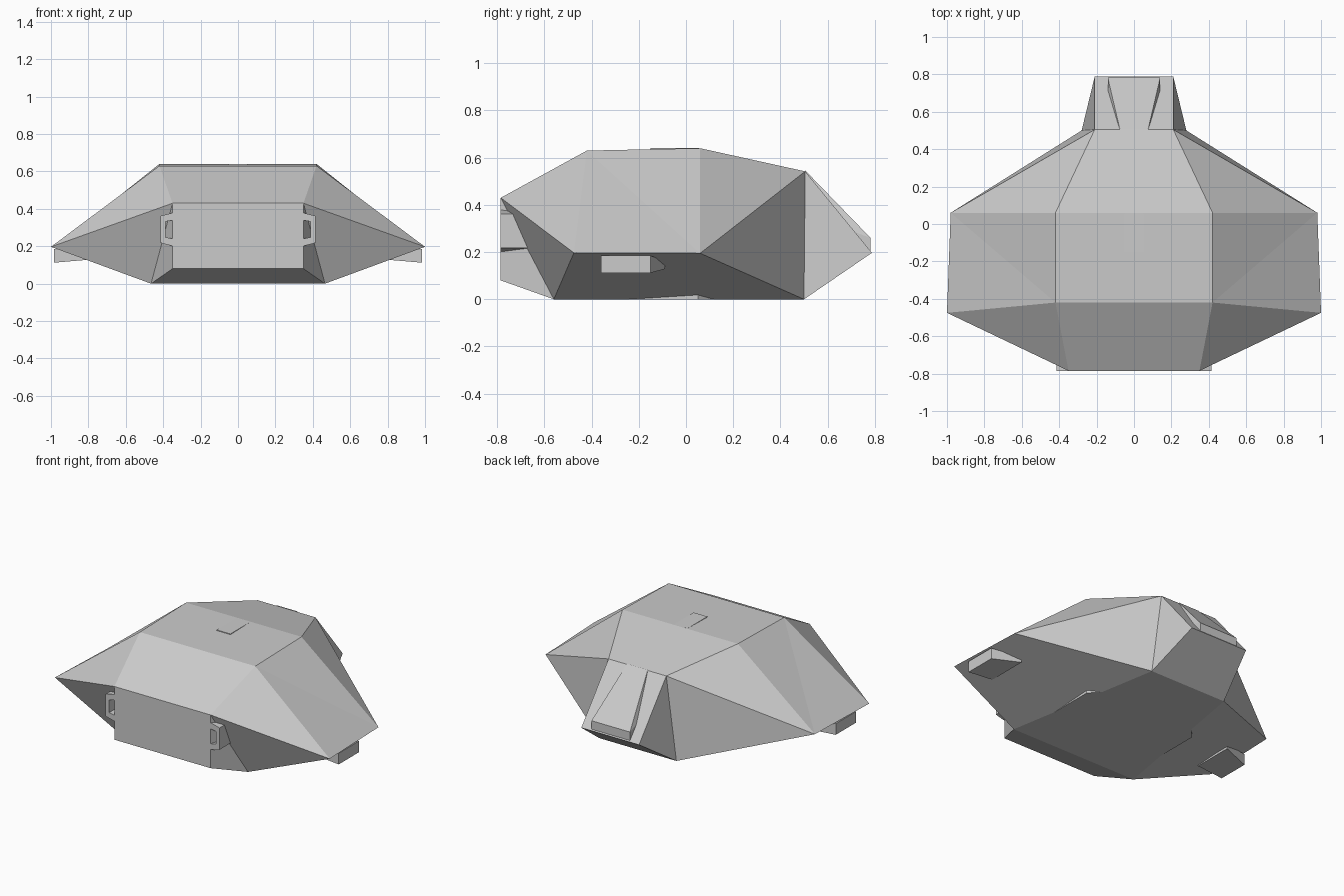
import bpy, bmesh

if "Cube" in bpy.data.objects:
    bpy.data.objects.remove(bpy.data.objects["Cube"])

def finish(name, bm):
    bmesh.ops.recalc_face_normals(bm, faces=bm.faces)
    me = bpy.data.meshes.new(name)
    bm.to_mesh(me)
    bm.free()
    ob = bpy.data.objects.new(name, me)
    bpy.context.collection.objects.link(ob)
    return ob

def convex(name, pts, mirror=False):
    """Convex solid; one object per side when mirrored."""
    for s, tag in ((1, "_right"), (-1, "_left")) if mirror else ((1, ""),):
        bm = bmesh.new()
        for x, y, z in pts:
            bm.verts.new((s * x, y, z))
        r = bmesh.ops.convex_hull(bm, input=bm.verts)
        bad = [v for v in bm.verts if not v.link_faces]
        bmesh.ops.delete(bm, geom=bad, context='VERTS')
        bmesh.ops.dissolve_limit(bm, angle_limit=0.005, verts=bm.verts, edges=bm.edges)
        finish(name + tag, bm)

def both(pts):
    return [(s * x, y, z) for s in (1, -1) for x, y, z in pts]

# Faceted hull: right-hand corners, lower case is the mirrored corner
corners = {
    'A': (.42, -.42, .63),    # roof front
    'B': (.42, .06, .64),     # roof back
    'C': (.35, -.785, .43),   # nose top
    'D': (.35, -.785, .08),   # nose bottom
    'E': (.465, -.56, 0),     # belly front
    'F': (1.0, -.475, .197),  # wing front
    'G': (.98, .06, .195),    # wing back
    'H': (.21, .505, .542),   # tail top
    'I': (.28, .5, 0),        # belly back
    'J': (.21, .788, .197),   # tail tip
}
bm = bmesh.new()
v = {}
for k, (x, y, z) in corners.items():
    v[k] = bm.verts.new((x, y, z))
    v[k.lower()] = bm.verts.new((-x, y, z))
for f in "ABG AGF AFC BHG CFE CED FGIE GHI HJI".split():
    bm.faces.new([v[c] for c in f])
    bm.faces.new([v[c] for c in f.lower()])
ring = "ABHJIEDC"
for p, q in zip(ring, ring[1:] + ring[0]):
    bm.faces.new([v[p], v[q], v[q.lower()], v[p.lower()]])
finish("hull", bm)

# Wing pods under the tips
pod = [(.985, y, z) for y in (-.36, -.15) for z in (.112, .185)]
pod += [(.8, y, z) for y in (-.36, -.09) for z in (.128, .16)]
convex("wing_pod", pod, True)

# Bracket frames beside the nose, C-shaped profile extruded backwards
profile = [(.345, .2), (.415, .218), (.415, .362), (.345, .38),
           (.345, .34), (.388, .332), (.388, .248), (.345, .24)]
for s, tag in ((1, "right"), (-1, "left")):
    bm = bmesh.new()
    face = bm.faces.new([bm.verts.new((s * x, -.785, z)) for x, z in profile])
    ext = bmesh.ops.extrude_face_region(bm, geom=[face])
    for e in ext["geom"]:
        if isinstance(e, bmesh.types.BMVert):
            e.co.y = -.665
    if not face.is_valid or len(bm.faces) < 10:
        bm.faces.new([w for w in bm.verts if w.co.y < -.7][:8])
    finish("nose_bracket_" + tag, bm)

# Raised tail hatch
convex("tail_hatch", both([(.14, .782, .26), (.14, .782, .2), (.14, .7, .29),
                           (.075, .505, .546), (.075, .505, .45)]))

# Thin roof hatch
convex("roof_hatch", both([(.05, y, z) for y in (-.15, .055) for z in (.6, .64)]))

# Belly plate peeking out at the lower hull edge
convex("belly_plate", both([(x, y, z) for x, y in ((.41, -.25), (.41, .05), (.345, .12))
                            for z in (0, .03 if x < 0 else .02)]))
